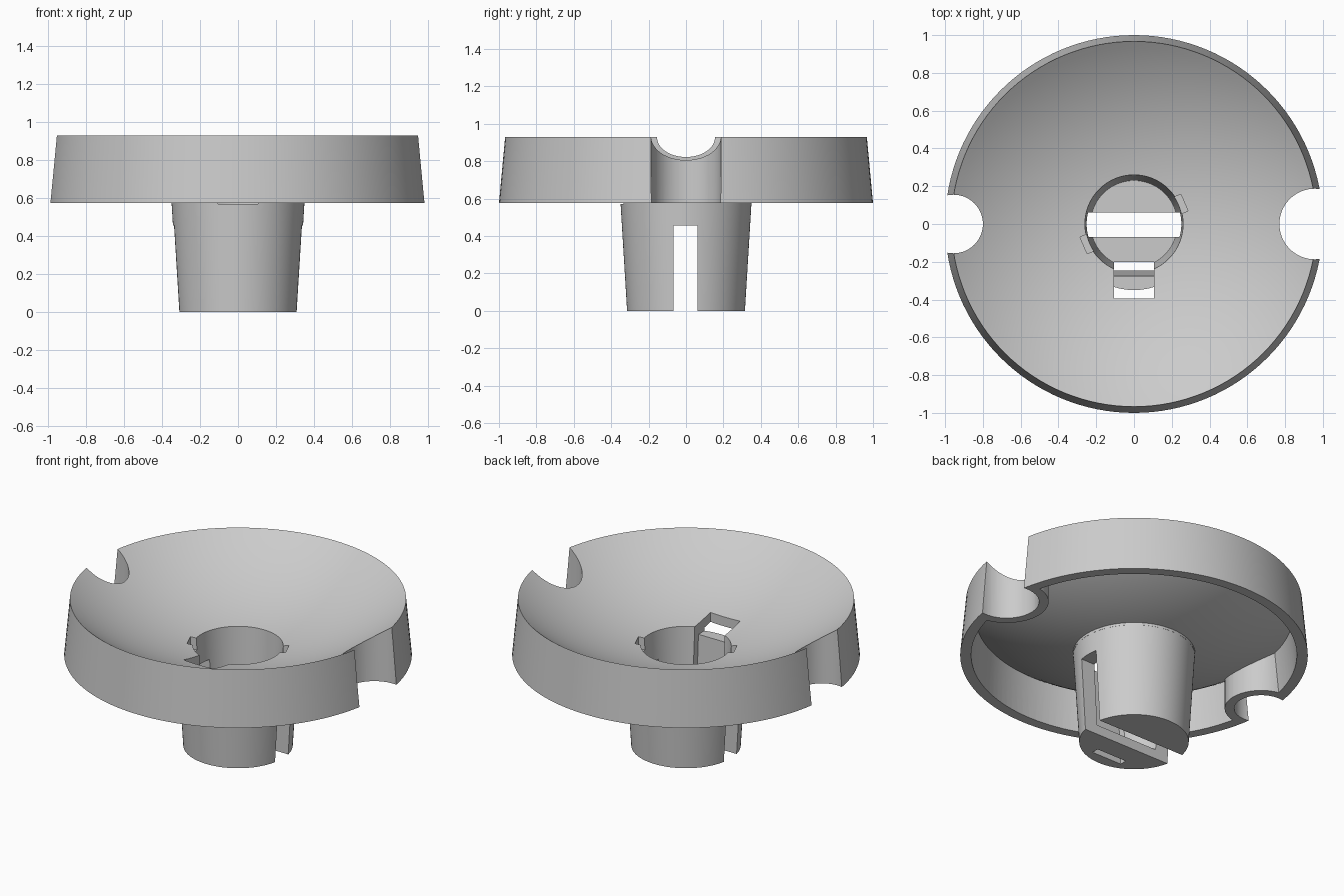
import bpy, bmesh, math
from mathutils import Matrix

if "Cube" in bpy.data.objects:
    bpy.data.objects.remove(bpy.data.objects["Cube"])

grey = bpy.data.materials.new("plain grey")
grey.use_nodes = True
GREY = (0.6, 0.6, 0.6, 1)
grey.diffuse_color = GREY
grey.node_tree.nodes["Principled BSDF"].inputs["Base Color"].default_value = GREY


def finish(name, bm, helper=True):
    bmesh.ops.recalc_face_normals(bm, faces=bm.faces)
    mesh = bpy.data.meshes.new(name)
    bm.to_mesh(mesh)
    bm.free()
    mesh.materials.append(grey)
    obj = bpy.data.objects.new(name, mesh)
    bpy.context.collection.objects.link(obj)
    obj.hide_render = helper
    return obj


def revolve(name, profile, helper=True, steps=128):
    """Spin a closed (radius, height) outline about the z axis."""
    bm = bmesh.new()
    verts = [bm.verts.new((r, 0, z)) for r, z in profile]
    edges = [bm.edges.new((a, b)) for a, b in zip(verts, verts[1:] + verts[:1])]
    bmesh.ops.spin(bm, geom=verts + edges, axis=(0, 0, 1), cent=(0, 0, 0),
                   angle=math.tau, steps=steps)
    bmesh.ops.remove_doubles(bm, verts=bm.verts, dist=1e-4)
    loose = [e for e in bm.edges if not e.link_faces]
    bmesh.ops.delete(bm, geom=loose, context='EDGES')
    return finish(name, bm, helper)


def cylinder(name, x, radius, low, high):
    bm = bmesh.new()
    place = Matrix.Translation((x, 0, (low + high) / 2))
    bmesh.ops.create_cone(bm, cap_ends=True, segments=64, radius1=radius,
                          radius2=radius, depth=high - low, matrix=place)
    return finish(name, bm)


def box(name, centre, size, turn=0):
    bm = bmesh.new()
    place = (Matrix.Rotation(turn, 4, 'Z') @ Matrix.Translation(centre)
             @ Matrix.Diagonal((*size, 1)))
    bmesh.ops.create_cube(bm, size=1, matrix=place)
    return finish(name, bm)


def prism(name, outline, half_width):
    """Extrude a (y, z) outline along x."""
    bm = bmesh.new()
    face = bm.faces.new([bm.verts.new((-half_width, y, z)) for y, z in outline])
    side = bmesh.ops.extrude_face_region(bm, geom=[face])["geom"]
    moved = [v for v in side if isinstance(v, bmesh.types.BMVert)]
    bmesh.ops.translate(bm, verts=moved, vec=(2 * half_width, 0, 0))
    return finish(name, bm)


def cut(target, tool):
    mod = target.modifiers.new("cut", 'BOOLEAN')
    mod.operation, mod.solver, mod.object = 'DIFFERENCE', 'EXACT', tool
    bpy.context.view_layer.objects.active = target
    bpy.ops.object.modifier_apply(modifier=mod.name)
    bpy.data.objects.remove(tool)


def bowl(start, end, drop=0, count=20):
    """Spherical bowl curve from one radius to another."""
    radii = [start + (end - start) * i / count for i in range(count + 1)]
    return [(r, 2.242 - drop - math.sqrt(1.63 ** 2 - r * r)) for r in radii]


# Dish and hollow tapered stem
dish = revolve("dish_with_stem",
               [(0, 0.06), (0.23, 0.06)] + bowl(0.26, 0.967)
               + [(1.0, 0.575), (0.35, 0.575), (0.315, 0), (0, 0)], helper=False)

# Hollow beneath the bowl, leaving a wall around each rim notch
hollow = revolve("underside_hollow", [(0.351, 0.54)] + bowl(0.351, 0.912, 0.06)
                 + [(0.937, 0.575), (0.939, 0.54)])
notches = [(0.957, 0.187), (-0.955, 0.155)]
for x, radius in notches:
    cut(hollow, cylinder("notch_wall", x, radius + 0.055, 0.4, 1.1))
cut(dish, hollow)

# Rounded rim notches
for x, radius in notches:
    cut(dish, cylinder("rim_notch", x, radius, 0.4, 1.1))

# Slot across the stem
cut(dish, box("stem_slot", (0, -0.003, 0.2), (1, 0.13, 0.51)))

# Front clip opening that follows the stem wall down through the floor
cut(dish, prism("clip_opening", [(-0.2, -0.1), (-0.24, -0.1), (-0.275, 0.57),
                                 (-0.395, 0.57), (-0.395, 1), (-0.2, 1)], 0.105))

# Two small locking recesses at the edge of the hole
for turn in (math.radians(23), math.radians(203)):
    cut(dish, box("locking_recess", (0.24, 0, 0.76), (0.1, 0.096, 0.4), turn))

bpy.ops.object.select_all(action='DESELECT')
dish.select_set(True)
bpy.context.view_layer.objects.active = dish
bpy.ops.object.shade_smooth_by_angle(angle=math.radians(30))
